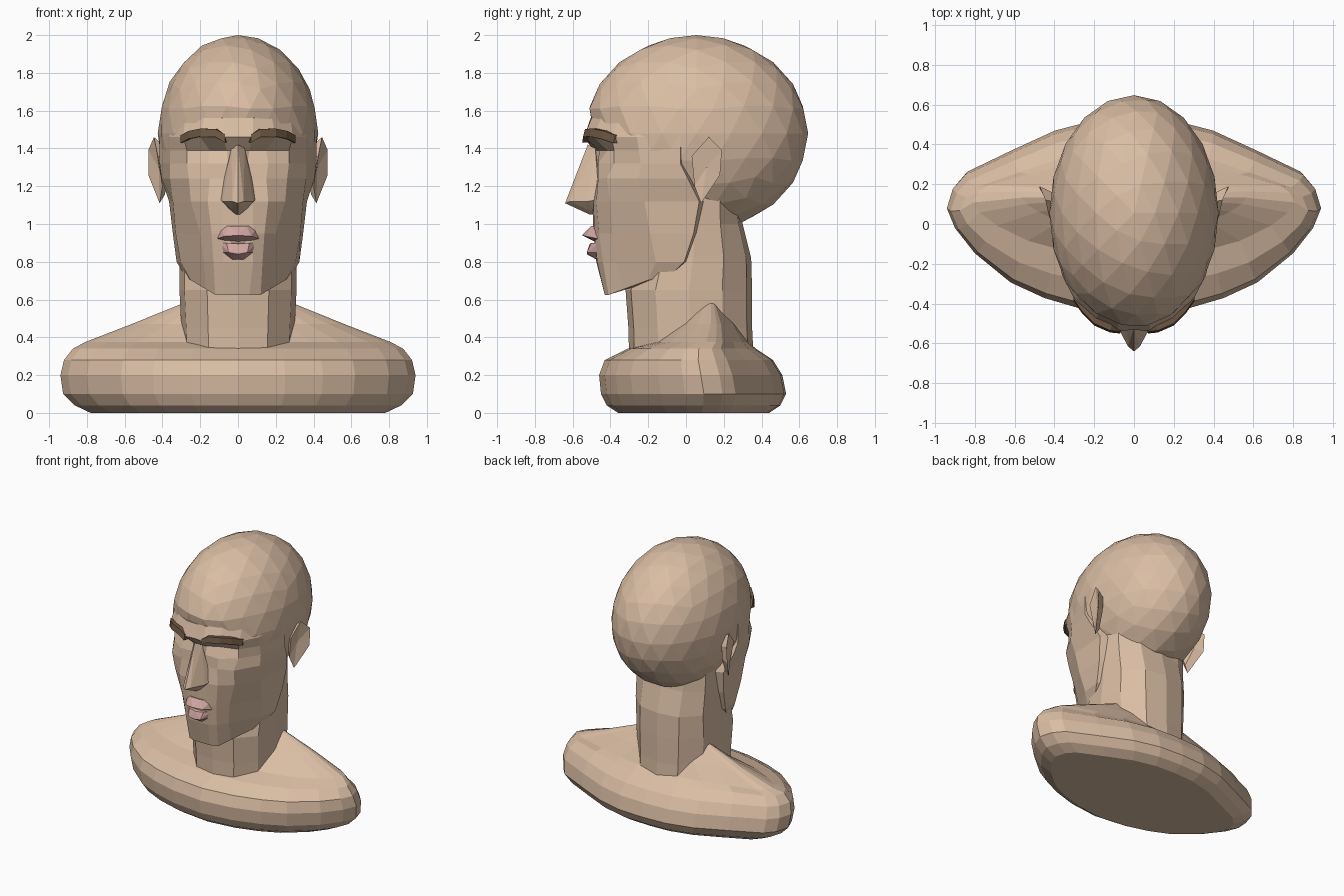
import bpy, bmesh, math

if "Cube" in bpy.data.objects:
    bpy.data.objects.remove(bpy.data.objects["Cube"])


def material(name, rgb):
    m = bpy.data.materials.new(name)
    m.diffuse_color = (*rgb, 1)
    m.use_nodes = True
    m.node_tree.nodes["Principled BSDF"].inputs["Base Color"].default_value = m.diffuse_color
    return m


SKIN = material("skin", (0.70, 0.51, 0.37))
LIP = material("lip pink", (0.64, 0.38, 0.36))
BROWN = material("brow brown", (0.15, 0.095, 0.055))


def finish(name, bm, mat):
    bmesh.ops.recalc_face_normals(bm, faces=bm.faces)
    me = bpy.data.meshes.new(name)
    bm.to_mesh(me)
    bm.free()
    me.materials.append(mat)
    ob = bpy.data.objects.new(name, me)
    bpy.context.collection.objects.link(ob)
    return ob


def loft(name, rings, mat):
    """Skin closed rings of equal length and cap both ends."""
    bm = bmesh.new()
    rows = [[bm.verts.new(p) for p in r] for r in rings]
    n = len(rows[0])
    for a, b in zip(rows, rows[1:]):
        for i in range(n):
            j = (i + 1) % n
            bm.faces.new((a[i], a[j], b[j], b[i]))
    bm.faces.new(rows[0])
    bm.faces.new(rows[-1])
    return finish(name, bm, mat)


def hull(name, pts, mat):
    """Convex lump from half its points, mirrored across x."""
    bm = bmesh.new()
    for x, y, z in pts:
        for s in ((1, -1) if x else (1,)):
            bm.verts.new((s * x, y, z))
    res = bmesh.ops.convex_hull(bm, input=bm.verts)
    loose = {v for v in res["geom_interior"] if isinstance(v, bmesh.types.BMVert)}
    bmesh.ops.delete(bm, geom=list(loose), context="VERTS")
    return finish(name, bm, mat)


def mirrored(half):
    """Full ring from a half outline starting on the centre line."""
    return half + [(-x, y, z) for x, y, z in reversed(half) if x > 0]


# shoulders: one plan outline, scaled ring by ring
outline = [(0, -.46), (.25, -.43), (.45, -.37), (.62, -.29), (.8, -.14), (.9, -.01), (.94, .09),
           (.91, .19), (.85, .26), (.62, .37), (.4, .47), (.2, .52), (0, .53)]
rings = []
for z, sx, yf, yb in [(0, .83, -.36, .44), (.04, .92, -.42, .50), (.1, .985, -.45, .53),
                      (.2, 1, -.46, .51), (.28, .98, -.43, .46), (.34, .93, -.31, .37),
                      (.375, .86, -.17, .33), (.47, .6, -.04, .27), (.58, .31, .06, .19)]:
    half = [(x * sx, yf + (y + .46) / .99 * (yb - yf), z) for x, y in outline]
    rings.append(mirrored(half))
loft("shoulders", rings, SKIN)

# neck: slightly boxy twelve-sided column
rings = []
for z, rx, yf, yb in [(.25, .29, -.30, .36), (.45, .30, -.305, .35), (.65, .31, -.32, .35),
                      (.82, .31, -.27, .345), (1.0, .315, -.2, .30), (1.15, .32, -.15, .28)]:
    ring = []
    for i in range(12):
        a = math.tau * i / 12
        c, s = math.cos(a), math.sin(a)
        k = (abs(c) ** 2.5 + abs(s) ** 2.5) ** (-1 / 2.5)
        ring.append((s * k * rx, (yf + yb) / 2 - c * k * (yb - yf) / 2, z))
    rings.append(ring)
loft("neck", rings, SKIN)

# cranium: egg-shaped ball, pushed back where the face sits
bm = bmesh.new()
bmesh.ops.create_icosphere(bm, subdivisions=3, radius=1)
for v in bm.verts:
    v.co.x *= .425
    v.co.y = .055 + v.co.y * .592
    v.co.z = 1.48 + v.co.z * .52
    t = min(1, max(0, (1.5 - v.co.z) / .1))
    v.co.y += t * (max(v.co.y, -.3) - v.co.y)
finish("cranium", bm, SKIN)

# face and jaw: height, then (x, y) from the centre line round to the ear
face = [
    (1.56, (0, -.505), (.08, -.50), (.18, -.45), (.28, -.35), (.35, -.22), (.40, -.03)),
    (1.46, (0, -.53), (.08, -.54), (.20, -.49), (.29, -.395), (.36, -.26), (.415, -.03)),
    (1.39, (0, -.49), (.06, -.46), (.15, -.415), (.27, -.38), (.36, -.25), (.415, -.03)),
    (1.32, (0, -.49), (.05, -.46), (.16, -.465), (.27, -.38), (.36, -.24), (.415, -.03)),
    (1.24, (0, -.50), (.06, -.47), (.15, -.465), (.26, -.42), (.36, -.25), (.405, .01)),
    (1.12, (0, -.495), (.08, -.49), (.16, -.475), (.25, -.40), (.345, -.22), (.365, .07)),
    (.95, (0, -.49), (.08, -.485), (.14, -.46), (.20, -.39), (.33, -.19), (.345, .04)),
    (.80, (0, -.475), (.08, -.47), (.13, -.44), (.18, -.37), (.305, -.16), (.325, -.01)),
    (.625, (0, -.43), (.06, -.43), (.12, -.41), (.17, -.33), (.25, -.2), (.28, -.09)),
]
rings = []
for z, *pts in face:
    low = z < .7
    half = [(x, y, z + (max(0, x - .12) * .6 if low else 0)) for x, y in pts]
    x, y, zz = half[-1]
    rings.append(mirrored(half + [(x - .12, y + .05, zz)]))
rings.append([(x * .7, y * .5, .70) for x, y, z in rings[-1]])
loft("face", rings, SKIN)

# nose
hull("nose", [(0, -.52, 1.42), (.035, -.48, 1.40), (.03, -.53, 1.25), (.06, -.46, 1.25),
              (0, -.64, 1.11), (.03, -.615, 1.12), (.08, -.52, 1.12), (.10, -.46, 1.13),
              (.03, -.53, 1.08), (0, -.51, 1.05), (.02, -.47, 1.05)], SKIN)

# lips
hull("upper_lip", [(.10, -.455, .985), (.12, -.455, .92), (.045, -.50, .99), (0, -.505, .98),
                   (0, -.55, .94), (.07, -.53, .935), (.08, -.46, .905), (0, -.48, .905)], LIP)
hull("lower_lip", [(.10, -.455, .90), (0, -.51, .895), (.06, -.50, .90), (.05, -.525, .85),
                   (0, -.525, .84), (.09, -.455, .85), (.03, -.47, .81)], LIP)

for s, side in ((1, "left"), (-1, "right")):
    # eyebrow: arched bar
    path = [(.07, -.55, 1.455), (.12, -.545, 1.485), (.20, -.51, 1.487),
            (.26, -.45, 1.475), (.305, -.385, 1.452)]
    loft(side + "_eyebrow",
         [[(s * (x + dx), y + dy, z + dz) for dx, dy, dz in
           ((0, 0, -.024), (0, .01, .018), (-.02, .07, .018), (-.02, .07, -.024))]
          for x, y, z in path], BROWN)

    # ear: rim with a sunken middle, narrowing to the head
    rim = [(.425, .03, 1.36), (.445, .12, 1.46), (.475, .19, 1.39),
           (.475, .18, 1.26), (.415, .08, 1.11), (.40, .045, 1.2)]
    bm = bmesh.new()
    outer = [bm.verts.new((s * x, y, z)) for x, y, z in rim]
    inner = [bm.verts.new((s * (x * .4 + .22), .1 + (y - .1) * .65, 1.3 + (z - 1.3) * .75))
             for x, y, z in rim]
    mid = bm.verts.new((s * .42, .11, 1.3))
    for i in range(6):
        j = (i + 1) % 6
        bm.faces.new((outer[i], outer[j], mid))
        bm.faces.new((outer[i], outer[j], inner[j], inner[i]))
    bm.faces.new(inner)
    finish(side + "_ear", bm, SKIN)
